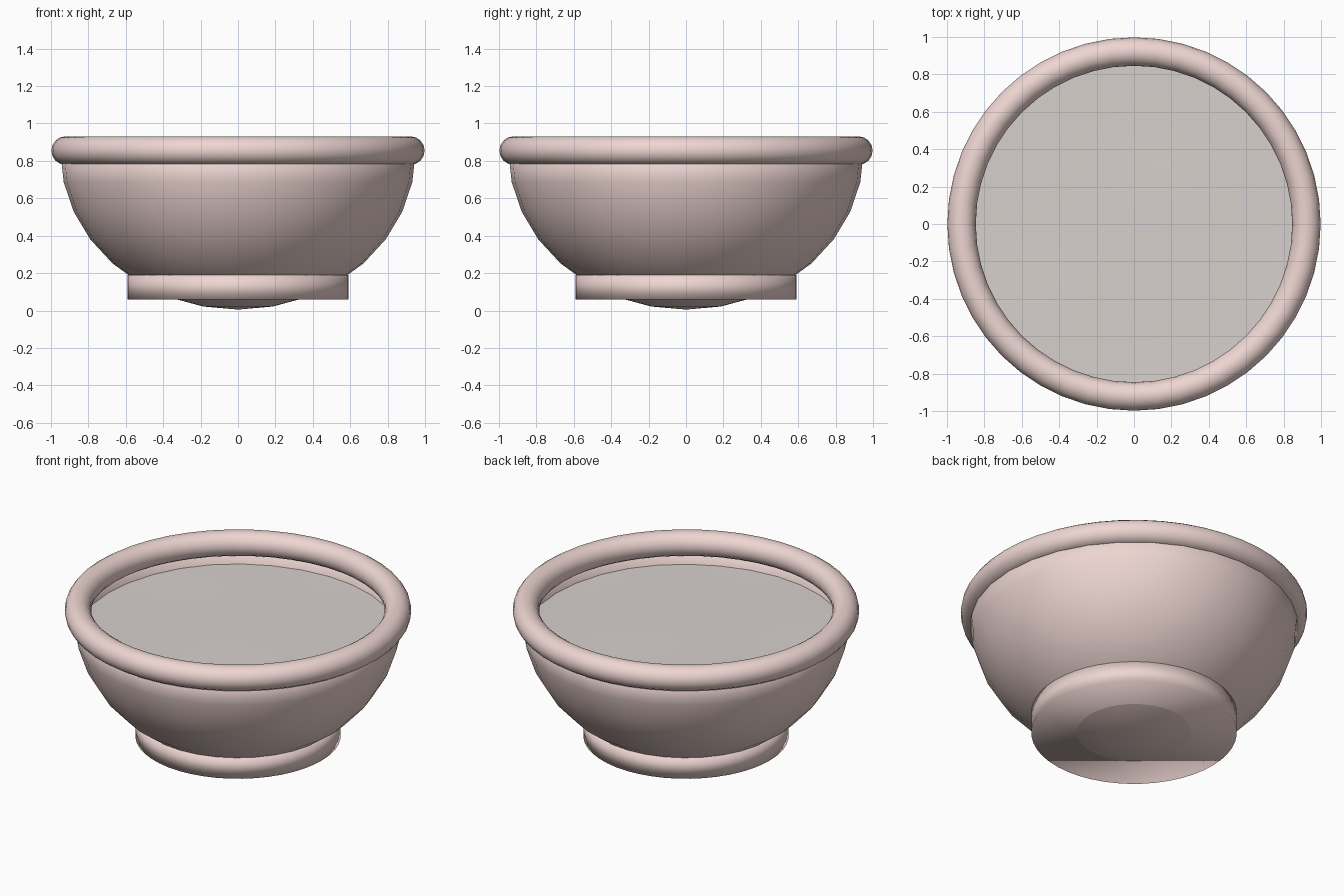
import bpy, bmesh, math

if "Cube" in bpy.data.objects:
    bpy.data.objects.remove(bpy.data.objects["Cube"])


def material(name, color):
    m = bpy.data.materials.new(name)
    m.diffuse_color = color
    m.use_nodes = True
    m.node_tree.nodes["Principled BSDF"].inputs["Base Color"].default_value = m.diffuse_color
    return m


pink = material("pink_glaze", (0.85, 0.67, 0.64, 1))
milk = material("pale_liquid", (0.68, 0.63, 0.61, 1))


def finish(obj, name, mat):
    obj.name = name
    obj.data.materials.append(mat)
    obj.data.polygons.foreach_set("use_smooth", [True] * len(obj.data.polygons))
    return obj


# Bowl: lower half of a slightly squashed sphere, given a thin wall
bpy.ops.mesh.primitive_uv_sphere_add(segments=32, ring_count=16, radius=0.95)
bowl = finish(bpy.context.object, "bowl", pink)
bm = bmesh.new()
bm.from_mesh(bowl.data)
bmesh.ops.delete(bm, geom=[v for v in bm.verts if v.co.z > 0.01], context='VERTS')
for v in bm.verts:
    v.co.z = 0.85 + v.co.z * 0.845 / 0.95
bm.to_mesh(bowl.data)
bm.free()
wall = bowl.modifiers.new("wall", 'SOLIDIFY')
wall.thickness = 0.02
wall.offset = -1

# Rounded rim
bpy.ops.mesh.primitive_torus_add(location=(0, 0, 0.855), major_radius=0.922,
                                 minor_radius=0.076, major_segments=48, minor_segments=16)
finish(bpy.context.object, "rim", pink)

# Foot: softly shaded disc, the bowl bottom pokes through it
bpy.ops.mesh.primitive_cylinder_add(vertices=48, radius=0.592, depth=0.13,
                                    location=(0, 0, 0.125))
finish(bpy.context.object, "foot", pink)

# Liquid: a disc of rings with a barely visible ripple
bm = bmesh.new()
rings, sides, radius = 10, 48, 0.925
center = bm.verts.new((0, 0, 0))
previous = None
for i in range(1, rings + 1):
    r = radius * i / rings
    ring = [bm.verts.new((r * math.cos(2 * math.pi * k / sides),
                          r * math.sin(2 * math.pi * k / sides), 0)) for k in range(sides)]
    for k in range(sides):
        n = (k + 1) % sides
        if previous:
            bm.faces.new((previous[k], ring[k], ring[n], previous[n]))
        else:
            bm.faces.new((center, ring[k], ring[n]))
    previous = ring
for v in bm.verts:
    v.co.z = 0.003 * math.sin(4 * v.co.x + 1) * math.cos(5 * v.co.y)
mesh = bpy.data.meshes.new("liquid")
bm.to_mesh(mesh)
bm.free()
liquid = bpy.data.objects.new("liquid", mesh)
liquid.location.z = 0.72
bpy.context.collection.objects.link(liquid)
finish(liquid, "liquid", milk)
